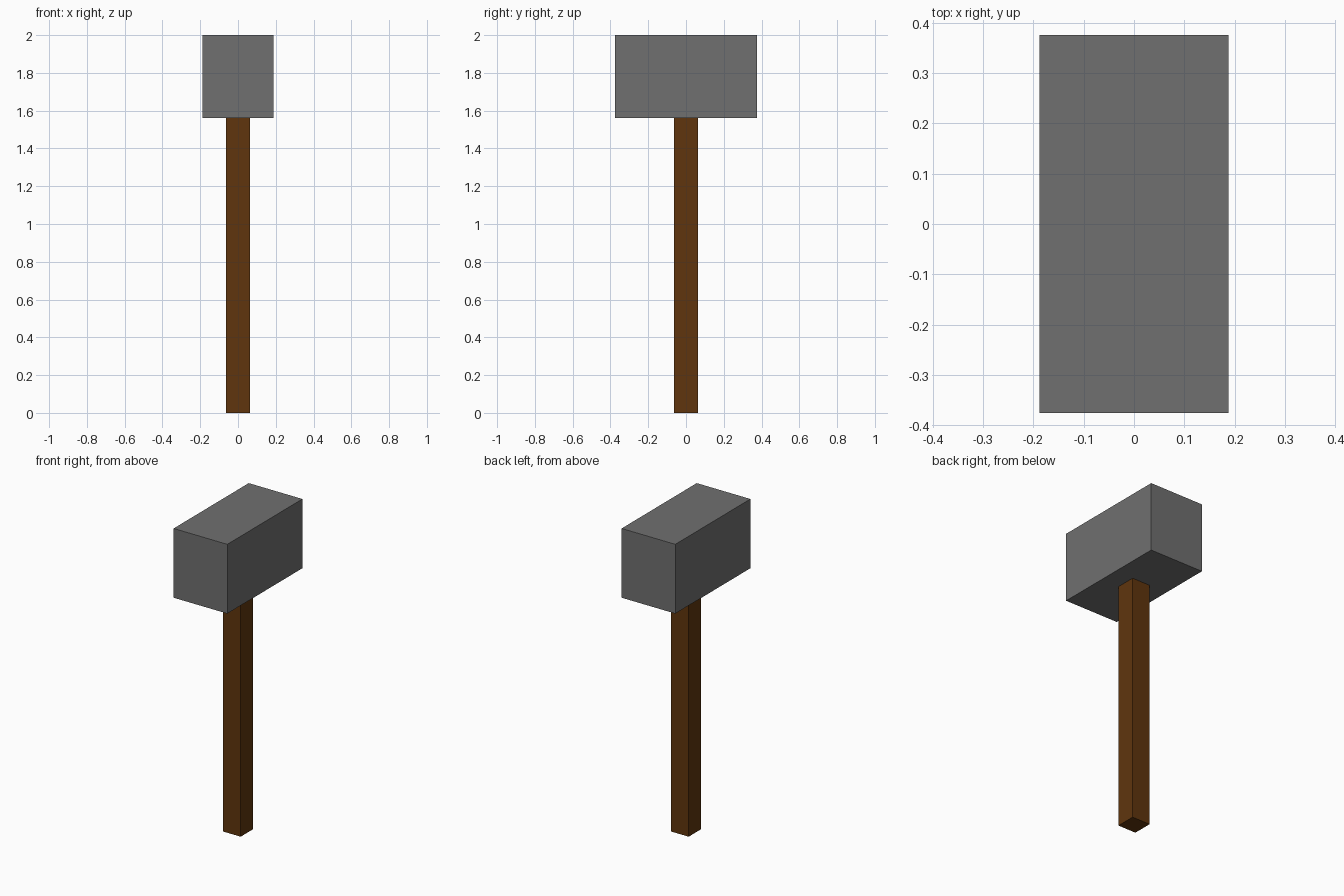
import bpy

# Clear the default cube only
cube = bpy.data.objects.get("Cube")
if cube:
    bpy.data.objects.remove(cube, do_unlink=True)


def make_material(name, rgb):
    mat = bpy.data.materials.new(name)
    mat.use_nodes = True
    color = (*rgb, 1.0)
    mat.diffuse_color = color
    mat.node_tree.nodes["Principled BSDF"].inputs["Base Color"].default_value = color
    return mat


def make_box(name, size, bottom, mat):
    """Flat-faced box centred on the z axis, resting at height bottom."""
    bpy.ops.mesh.primitive_cube_add(size=1, location=(0, 0, bottom + size[2] / 2))
    box = bpy.context.object
    box.name = box.data.name = name
    box.scale = size
    bpy.ops.object.transform_apply(location=False, rotation=False, scale=True)
    box.data.materials.append(mat)
    return box


stone = make_material("stone grey", (0.16, 0.16, 0.16))
wood = make_material("dark brown wood", (0.115, 0.036, 0.004))

HANDLE_HEIGHT = 1.5625

# Square wooden handle
make_box("handle", (0.125, 0.125, HANDLE_HEIGHT), 0.0, wood)

# Heavy block head, long from front to back
make_box("hammer_head", (0.375, 0.75, 2.0 - HANDLE_HEIGHT), HANDLE_HEIGHT, stone)
